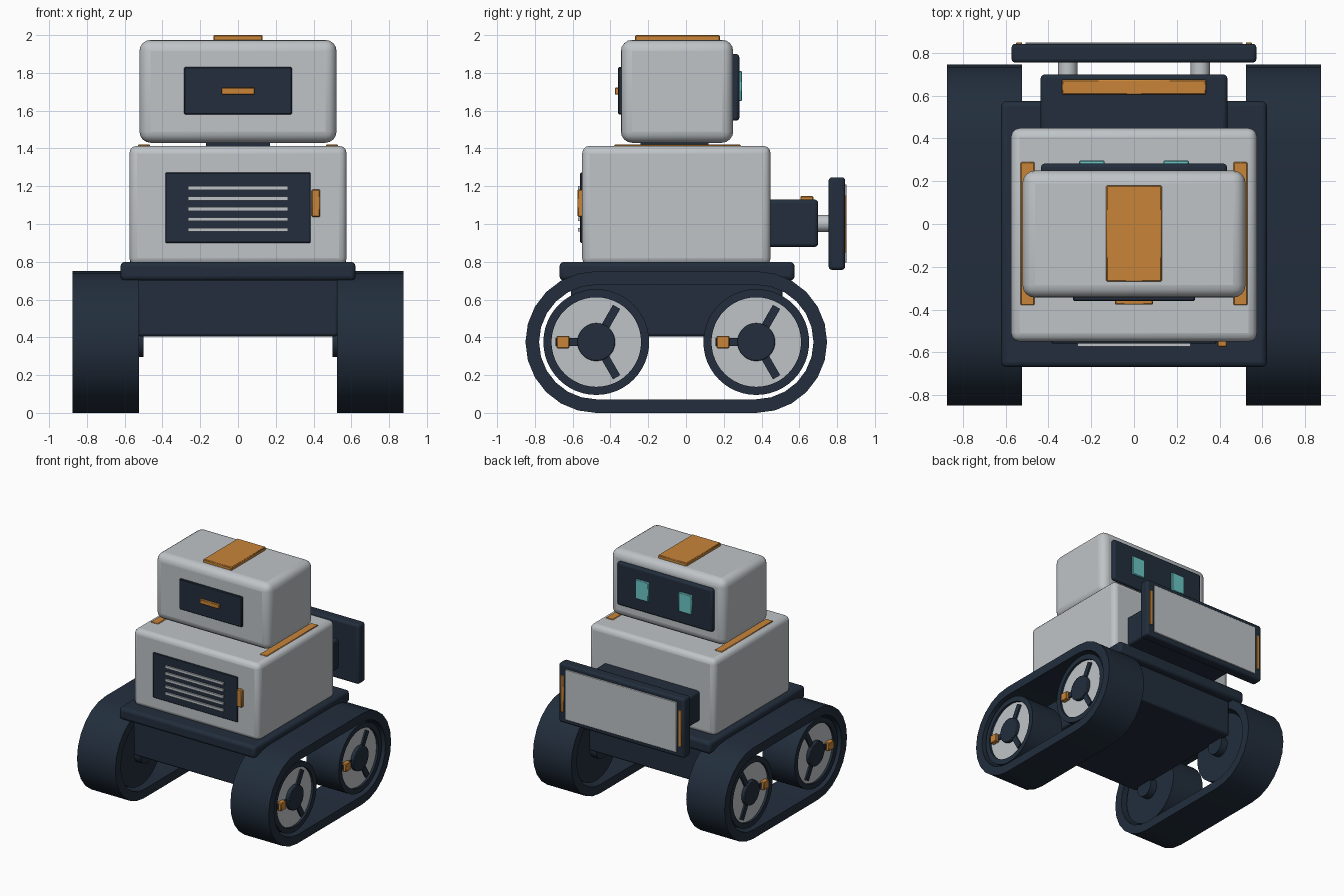
import bpy, bmesh, math
from mathutils import Matrix

if "Cube" in bpy.data.objects:
    bpy.data.objects.remove(bpy.data.objects["Cube"])


def material(name, rgb):
    m = bpy.data.materials.new(name)
    m.diffuse_color = (*rgb, 1)
    m.use_nodes = True
    m.node_tree.nodes["Principled BSDF"].inputs["Base Color"].default_value = m.diffuse_color
    return m


NAVY = material("navy", (0.016, 0.027, 0.046))
SHELL = material("light grey", (0.52, 0.55, 0.575))
ORANGE = material("orange", (0.58, 0.235, 0.04))
CYAN = material("cyan", (0.15, 0.57, 0.57))


def finish(bm, name, mat, smooth=True, bevel=0, segments=3):
    bmesh.ops.recalc_face_normals(bm, faces=bm.faces)
    me = bpy.data.meshes.new(name)
    bm.to_mesh(me)
    bm.free()
    me.materials.append(mat)
    ob = bpy.data.objects.new(name, me)
    bpy.context.collection.objects.link(ob)
    if bevel:
        mod = ob.modifiers.new("bevel", "BEVEL")
        mod.width, mod.segments = bevel, segments
        mod.limit_method = "ANGLE"
        mod.harden_normals = False
    if smooth:
        bpy.ops.object.select_all(action="DESELECT")
        ob.select_set(True)
        bpy.context.view_layer.objects.active = ob
        bpy.ops.object.shade_smooth_by_angle(angle=math.radians(35))
    return ob


def box(name, x, y, z, mat, bevel=0.0, segments=3, turn=None):
    """Box given by its (min, max) on each axis, optionally turned."""
    bm = bmesh.new()
    bmesh.ops.create_cube(bm, size=1)
    for v in bm.verts:
        for i, (a, b) in enumerate((x, y, z)):
            v.co[i] = (a + b) / 2 + v.co[i] * (b - a)
    if turn:
        bmesh.ops.transform(bm, matrix=turn, verts=bm.verts)
    return finish(bm, name, mat, bevel > 0, bevel, segments)


def cylinder(name, axis, start, end, centre, r, mat, bevel=0.0, n=48):
    """Cylinder along x or y; centre gives the other two coordinates."""
    bm = bmesh.new()
    bmesh.ops.create_cone(bm, cap_ends=True, segments=n, radius1=r,
                          radius2=r, depth=abs(end - start))
    mid = (start + end) / 2
    if axis == "x":
        m = Matrix.Translation((mid, *centre)) @ Matrix.Rotation(math.pi / 2, 4, "Y")
    else:
        m = Matrix.Translation((centre[0], mid, centre[1])) @ Matrix.Rotation(math.pi / 2, 4, "X")
    bmesh.ops.transform(bm, matrix=m, verts=bm.verts)
    return finish(bm, name, mat, True, bevel, 2)


def ring(name, x0, x1, inner, outer, mat):
    """Solid band between two matching closed (y, z) loops."""
    bm = bmesh.new()
    loops = [[bm.verts.new((x, y, z)) for y, z in pts]
             for x, pts in ((x0, outer), (x1, outer), (x1, inner), (x0, inner))]
    n = len(outer)
    for k in range(4):
        a, b = loops[k], loops[(k + 1) % 4]
        for i in range(n):
            j = (i + 1) % n
            bm.faces.new((a[i], a[j], b[j], b[i]))
    return finish(bm, name, mat)


WHEEL_Y = (-0.475, 0.372)
AXLE_Z = 0.375


def stadium(r, n=12):
    pts = []
    for cy, start in ((WHEEL_Y[1], -90), (WHEEL_Y[0], 90)):
        for i in range(n + 1):
            a = math.radians(start + 180 * i / n)
            pts.append((cy + r * math.cos(a), AXLE_Z + r * math.sin(a)))
    return pts


def circle(cy, r, n=48):
    return [(cy + r * math.cos(math.tau * i / n), AXLE_Z + r * math.sin(math.tau * i / n))
            for i in range(n)]


# tracks and wheels on both sides
for side, s in (("right", 1), ("left", -1)):
    def span(a, b):
        return tuple(sorted((s * a, s * b)))

    ring(side + "_track", *span(0.525, 0.875), stadium(0.303), stadium(0.375), NAVY)
    for end, cy in zip(("front", "back"), WHEEL_Y):
        tag = f"{side}_{end}_"
        cylinder(tag + "wheel", "x", *span(0.56, 0.825), (cy, AXLE_Z), 0.28, NAVY)
        ring(tag + "rim", *span(0.82, 0.855), circle(cy, 0.237), circle(cy, 0.28), NAVY)
        cylinder(tag + "wheel_disc", "x", *span(0.82, 0.837), (cy, AXLE_Z), 0.238, SHELL)
        cylinder(tag + "hub", "x", *span(0.82, 0.865), (cy, AXLE_Z), 0.1, NAVY, 0.006)
        cylinder(tag + "axle", "x", *span(0.5, 0.58), (cy, AXLE_Z), 0.08, NAVY)
        # three spokes, one carrying an orange marker
        for k, deg in enumerate((60, 180, 300)):
            turn = (Matrix.Translation((0, cy, AXLE_Z))
                    @ Matrix.Rotation(math.radians(deg), 4, "X"))
            box(f"{tag}spoke_{k}", span(0.83, 0.85), (0.08, 0.215), (-0.022, 0.022), NAVY, turn=turn)
        box(tag + "marker", span(0.83, 0.873), (cy - 0.21, cy - 0.143),
            (AXLE_Z - 0.033, AXLE_Z + 0.033), ORANGE, 0.004, 1)

    # parts that repeat left and right on the upper body
    box(side + "_shoulder_strip", span(0.465, 0.53), (-0.38, 0.29), (1.40, 1.42), ORANGE, 0.004, 1)
    box(side + "_eye", span(0.137, 0.257), (0.27, 0.297), (1.65, 1.81), CYAN, 0.005, 1)
    cylinder(side + "_bumper_rod", "y", 0.68, 0.77, (s * 0.31, 1.003), 0.045, SHELL, n=24)
    box(side + "_bumper_marker", span(0.523, 0.551), (0.83, 0.85), (0.85, 1.15), ORANGE, 0.003, 1)

# chassis
box("hull", (-0.53, 0.53), (-0.61, 0.51), (0.405, 0.75), NAVY, 0.015, 2)
box("deck", (-0.622, 0.622), (-0.67, 0.575), (0.70, 0.80), NAVY, 0.025)

# torso with vent panel
box("torso", (-0.575, 0.575), (-0.55, 0.448), (0.78, 1.414), SHELL, 0.04)
box("vent_panel", (-0.385, 0.385), (-0.56, -0.53), (0.90, 1.272), NAVY, 0.004, 1)
for i in range(5):
    z = 0.97 + 0.055 * i
    box(f"vent_slat_{i}", (-0.265, 0.265), (-0.573, -0.55), (z - 0.01, z + 0.01), SHELL)
box("torso_latch", (0.39, 0.435), (-0.575, -0.54), (1.038, 1.182), ORANGE, 0.005, 1)

# head
box("neck", (-0.17, 0.17), (-0.24, 0.12), (1.40, 1.45), NAVY)
box("head", (-0.522, 0.522), (-0.345, 0.25), (1.43, 1.975), SHELL, 0.06, 4)
box("head_top_plate", (-0.13, 0.13), (-0.27, 0.18), (1.96, 2.0), ORANGE, 0.005, 1)
box("head_front_panel", (-0.285, 0.285), (-0.36, -0.33), (1.58, 1.83), NAVY, 0.005, 1)
box("head_front_bar", (-0.088, 0.088), (-0.377, -0.35), (1.685, 1.722), ORANGE, 0.004, 1)
box("face_panel", (-0.435, 0.435), (0.23, 0.282), (1.547, 1.90), NAVY, 0.015, 2)

# rear box and bumper
box("rear_box", (-0.437, 0.437), (0.40, 0.70), (0.878, 1.13), NAVY, 0.02)
box("rear_box_strip", (-0.338, 0.338), (0.605, 0.675), (1.11, 1.147), ORANGE, 0.005, 1)
box("bumper", (-0.573, 0.573), (0.755, 0.843), (0.757, 1.247), NAVY, 0.018)
box("bumper_plate", (-0.508, 0.508), (0.83, 0.85), (0.795, 1.21), SHELL, 0.003, 1)
